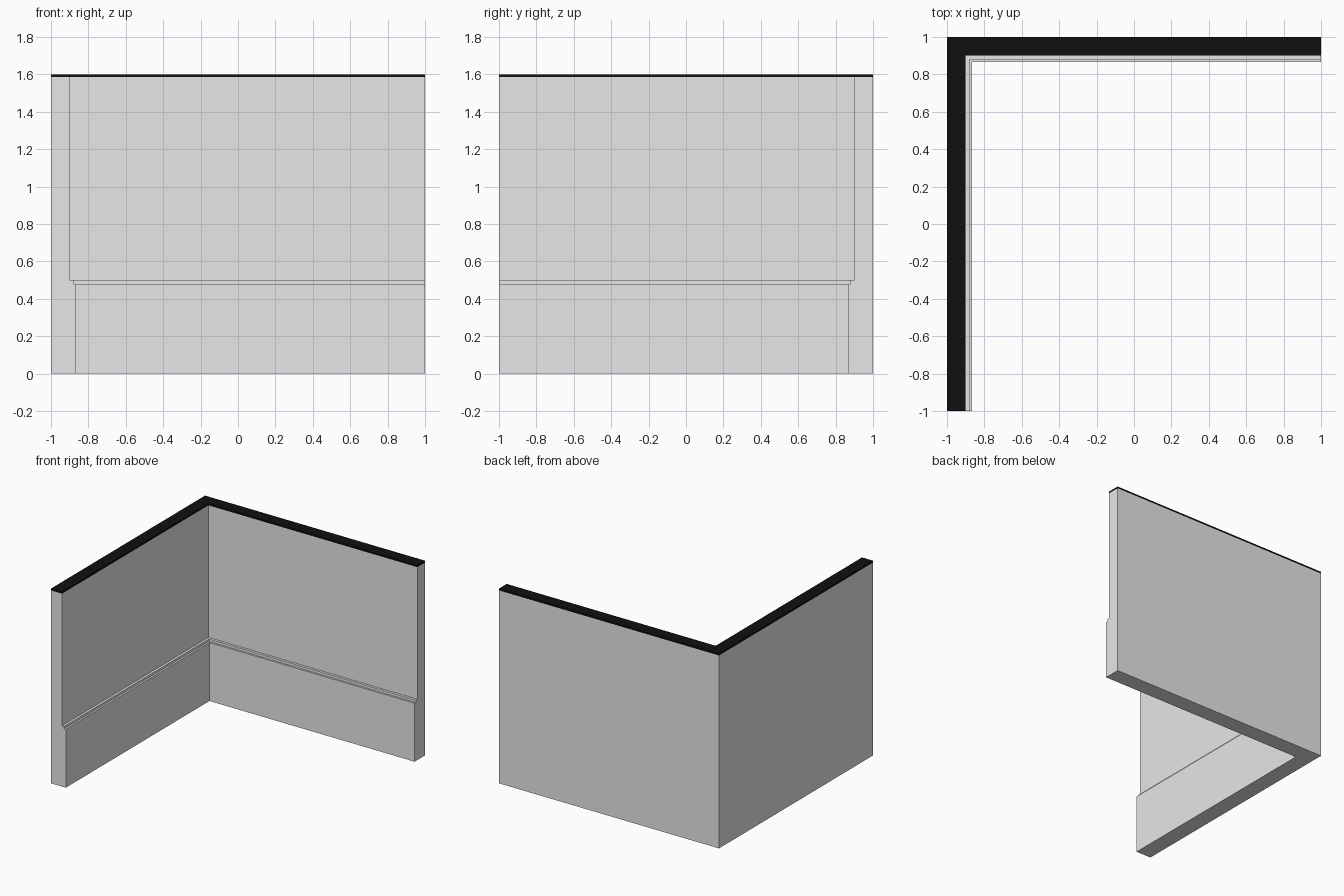
import bpy
import bmesh

cube = bpy.data.objects.get("Cube")
if cube:
    bpy.data.objects.remove(cube, do_unlink=True)


def make_material(name, color):
    mat = bpy.data.materials.new(name)
    mat.use_nodes = True
    mat.diffuse_color = color
    bsdf = next(n for n in mat.node_tree.nodes if n.type == 'BSDF_PRINCIPLED')
    bsdf.inputs["Base Color"].default_value = color
    return mat


def corner_sweep(name, profile, mat):
    """Sweep a (depth, height) profile round the corner with a mitred joint."""
    bm = bmesh.new()
    rings = [
        [bm.verts.new((-1 + d, -1, z)) for d, z in profile],     # front end
        [bm.verts.new((-1 + d, 1 - d, z)) for d, z in profile],  # mitre
        [bm.verts.new((1, 1 - d, z)) for d, z in profile],       # right end
    ]
    n = len(profile)
    for a, b in zip(rings, rings[1:]):
        for i in range(n):
            j = (i + 1) % n
            bm.faces.new((a[i], a[j], b[j], b[i]))
    bm.faces.new(rings[0])
    bm.faces.new(rings[-1])
    bmesh.ops.recalc_face_normals(bm, faces=bm.faces)
    mesh = bpy.data.meshes.new(name)
    bm.to_mesh(mesh)
    bm.free()
    mesh.materials.append(mat)
    obj = bpy.data.objects.new(name, mesh)
    bpy.context.collection.objects.link(obj)
    return obj


grey = make_material("wall grey", (0.8, 0.8, 0.8, 1))
black = make_material("cap black", (0.005, 0.005, 0.005, 1))

HEIGHT, CAP, WALL = 1.6, 0.015, 0.10

# Wall with thicker lower panel and stepped ledge
corner_sweep("corner_wall", [
    (0, 0), (0.135, 0), (0.135, 0.48), (0.12, 0.48),
    (0.12, 0.50), (WALL, 0.50), (WALL, HEIGHT - CAP), (0, HEIGHT - CAP),
], grey)

# Thin dark strip on top of the wall
corner_sweep("wall_cap", [
    (0, HEIGHT - CAP), (WALL, HEIGHT - CAP), (WALL, HEIGHT), (0, HEIGHT),
], black)
